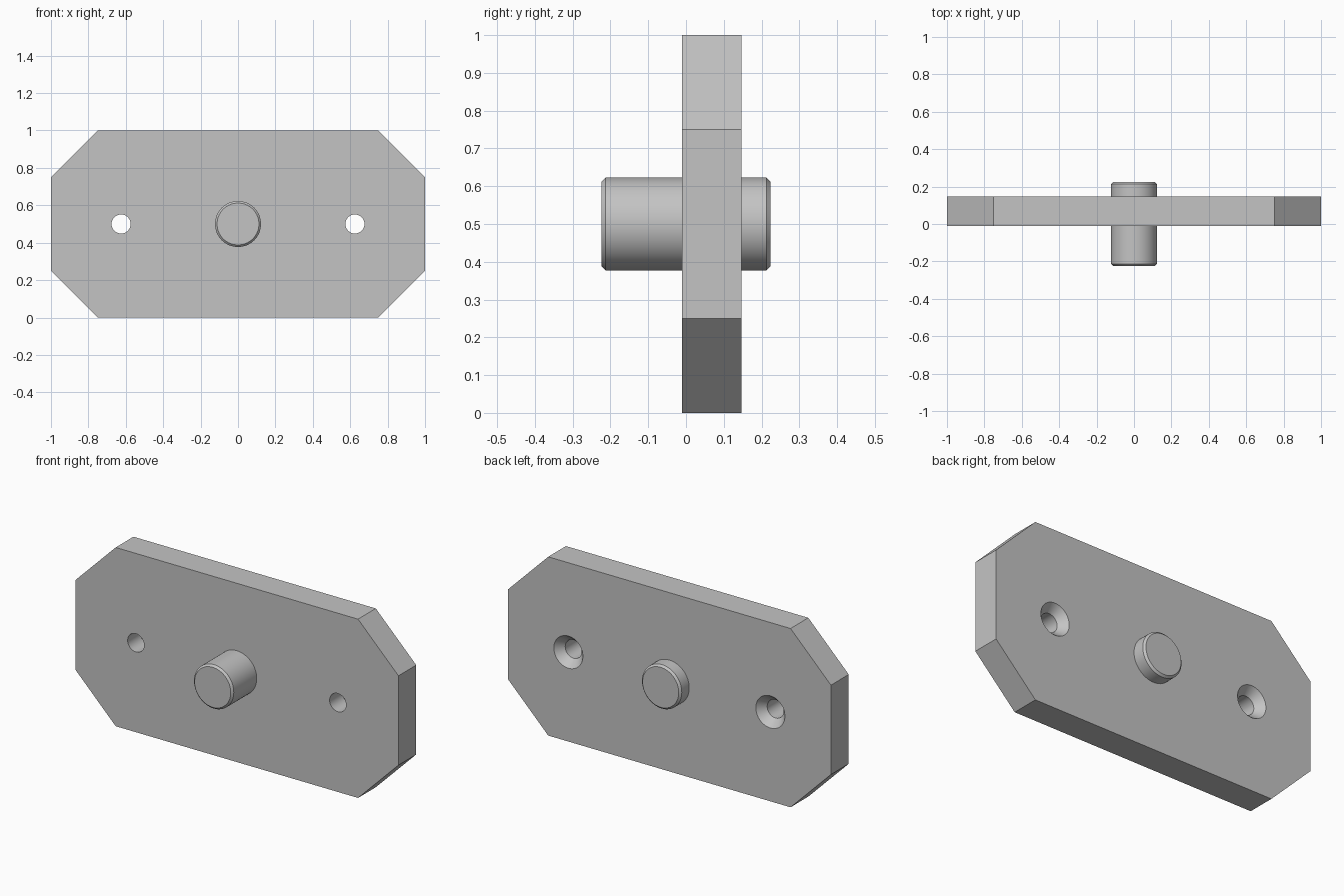
import bpy, bmesh, math

if "Cube" in bpy.data.objects:
    bpy.data.objects.remove(bpy.data.objects["Cube"], do_unlink=True)

FRONT, BACK = -0.01, 0.147
MID_Z = 0.5

metal = bpy.data.materials.new("plain_grey")
metal.use_nodes = True
grey = (0.55, 0.55, 0.55, 1)
metal.diffuse_color = grey
metal.node_tree.nodes["Principled BSDF"].inputs["Base Color"].default_value = grey


def make_object(name, bm):
    bmesh.ops.recalc_face_normals(bm, faces=bm.faces)
    mesh = bpy.data.meshes.new(name)
    bm.to_mesh(mesh)
    bm.free()
    mesh.materials.append(metal)
    obj = bpy.data.objects.new(name, mesh)
    bpy.context.collection.objects.link(obj)
    return obj


def turned(name, profile, x=0, sides=64):
    """Solid turned about the y direction; profile is (y, radius) pairs."""
    bm = bmesh.new()
    rings = []
    for y, r in profile:
        angles = [2 * math.pi * i / sides for i in range(sides)]
        rings.append([bm.verts.new((x + r * math.cos(a), y, MID_Z + r * math.sin(a)))
                      for a in angles])
    for a, b in zip(rings, rings[1:]):
        for i in range(sides):
            j = (i + 1) % sides
            bm.faces.new((a[i], a[j], b[j], b[i]))
    bm.faces.new(rings[0])
    bm.faces.new(rings[-1])
    return make_object(name, bm)


def activate(obj):
    bpy.ops.object.select_all(action="DESELECT")
    obj.select_set(True)
    bpy.context.view_layer.objects.active = obj


# Plate with four clipped corners
outline = [(-0.75, 0), (0.75, 0), (1, 0.25), (1, 0.75),
           (0.75, 1), (-0.75, 1), (-1, 0.75), (-1, 0.25)]
bm = bmesh.new()
face = bm.faces.new([bm.verts.new((x, FRONT, z)) for x, z in outline])
grown = bmesh.ops.extrude_face_region(bm, geom=[face])["geom"]
bmesh.ops.translate(bm, vec=(0, BACK - FRONT, 0),
                    verts=[v for v in grown if isinstance(v, bmesh.types.BMVert)])
plate = make_object("plate", bm)

# Two screw holes, countersunk from the back
hole_r, sink_r, sink_depth, extra = 0.051, 0.09, 0.045, 0.02
slope = (sink_r - hole_r) / sink_depth
for side in (-1, 1):
    cutter = turned("hole_cutter", [(FRONT - extra, hole_r), (BACK - sink_depth, hole_r),
                                    (BACK + extra, sink_r + slope * extra)], side * 0.625)
    cutter.hide_render = True
    cut = plate.modifiers.new("screw_hole", "BOOLEAN")
    cut.operation = "DIFFERENCE"
    cut.solver = "EXACT"
    cut.object = cutter
    activate(plate)
    bpy.ops.object.modifier_apply(modifier=cut.name)
    bpy.data.objects.remove(cutter, do_unlink=True)

# Centre pin with chamfered ends
pin_r, pin_end, chamfer = 0.123, 0.224, 0.011
pin = turned("centre_pin", [(-pin_end, pin_r - chamfer), (chamfer - pin_end, pin_r),
                            (pin_end - chamfer, pin_r), (pin_end, pin_r - chamfer)])

for obj in (plate, pin):
    activate(obj)
    bpy.ops.object.shade_smooth_by_angle(angle=math.radians(30))
